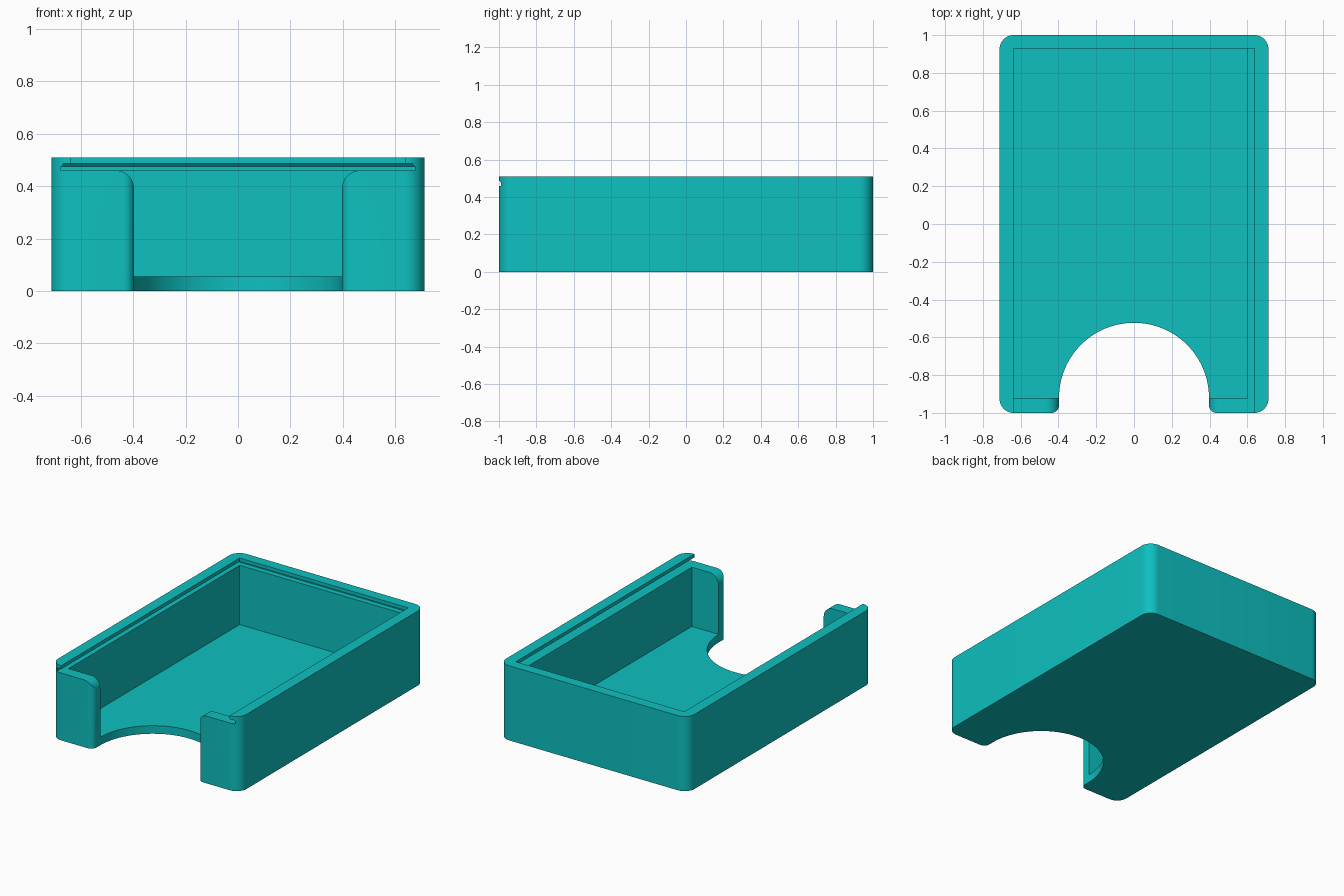
import bpy, bmesh, math

if "Cube" in bpy.data.objects:
    bpy.data.objects.remove(bpy.data.objects["Cube"])

W, L, H = 0.712, 1.0, 0.51        # half width, half length, height
NOTCH = 0.397                     # half width of the thumb notch
FLOOR, LEDGE = 0.055, 0.46        # floor thickness, height of the lid ledge

teal = bpy.data.materials.new("teal plastic")
teal.diffuse_color = (0.0044, 0.53, 0.53, 1)
teal.use_nodes = True
teal.node_tree.nodes["Principled BSDF"].inputs["Base Color"].default_value = teal.diffuse_color


def loft(name, rings):
    """Closed solid through a list of equal-length point rings."""
    bm = bmesh.new()
    loops = [[bm.verts.new(p) for p in ring] for ring in rings]
    n = len(loops[0])
    for a, b in zip(loops, loops[1:]):
        for i in range(n):
            j = (i + 1) % n
            bm.faces.new((a[i], a[j], b[j], b[i]))
    bm.faces.new(loops[0][::-1])
    bm.faces.new(loops[-1])
    bmesh.ops.recalc_face_normals(bm, faces=bm.faces)
    me = bpy.data.meshes.new(name)
    bm.to_mesh(me)
    bm.free()
    me.materials.append(teal)
    ob = bpy.data.objects.new(name, me)
    bpy.context.collection.objects.link(ob)
    return ob


def arc(cx, cy, r, start, end, n):
    return [(cx + r * math.cos(math.radians(start + (end - start) * i / n)),
             cy + r * math.sin(math.radians(start + (end - start) * i / n)))
            for i in range(n + 1)]


def rect(x0, x1, y0, y1, z):
    return [(x0, y0, z), (x1, y0, z), (x1, y1, z), (x0, y1, z)]


# Plan of the tray: rounded corners and a round thumb notch in the front
R, r = 0.075, 0.04
half = arc(NOTCH + r, -L + r, r, 180, 270, 8)
half += arc(W - R, -L + R, R, 270, 360, 12)
half += arc(W - R, L - R, R, 0, 90, 12)
notch = arc(0, -0.92, NOTCH, 180, 0, 48)
plan = half + [(-x, y) for x, y in reversed(half)] + notch
tray = loft("tray", [[(x, y, z) for x, y in plan] for z in (0, H)])

# Storage cavity, with a wider ledge along the right wall
cavity = loft("cavity_cutter", [rect(-0.637, 0.6, -0.92, 0.928, z)
                                for z in (FLOOR, LEDGE + 0.01)])

# Sliding lid channel: undercut groove with a sloped top, open at the front
channel = loft("channel_cutter", [
    rect(-w, w, -1.1, y, z) for w, y, z in (
        (0.675, 0.965, LEDGE), (0.675, 0.965, 0.475), (0.665, 0.955, 0.486),
        (0.637, 0.928, 0.486), (0.637, 0.928, H + 0.05))])

# Rounded upper corners of the two front posts
f = 0.07
side = arc(NOTCH + f, LEDGE - f, f, 180, 90, 10) + [(NOTCH + f, LEDGE + 0.01)]
profile = side + [(-x, z) for x, z in reversed(side)]
corners = loft("post_corner_cutter", [[(x, y, z) for x, z in profile]
                                      for y in (-1.1, -0.9)])

bpy.context.view_layer.objects.active = tray
for cutter in (cavity, channel, corners):
    mod = tray.modifiers.new(cutter.name, 'BOOLEAN')
    mod.operation = 'DIFFERENCE'
    mod.solver = 'EXACT'
    mod.object = cutter
    bpy.ops.object.modifier_apply(modifier=mod.name)
    bpy.data.objects.remove(cutter)

# Smooth the rounded corners, keep the edges crisp
bpy.ops.object.select_all(action='DESELECT')
tray.select_set(True)
bpy.ops.object.shade_smooth_by_angle(angle=math.radians(30))
